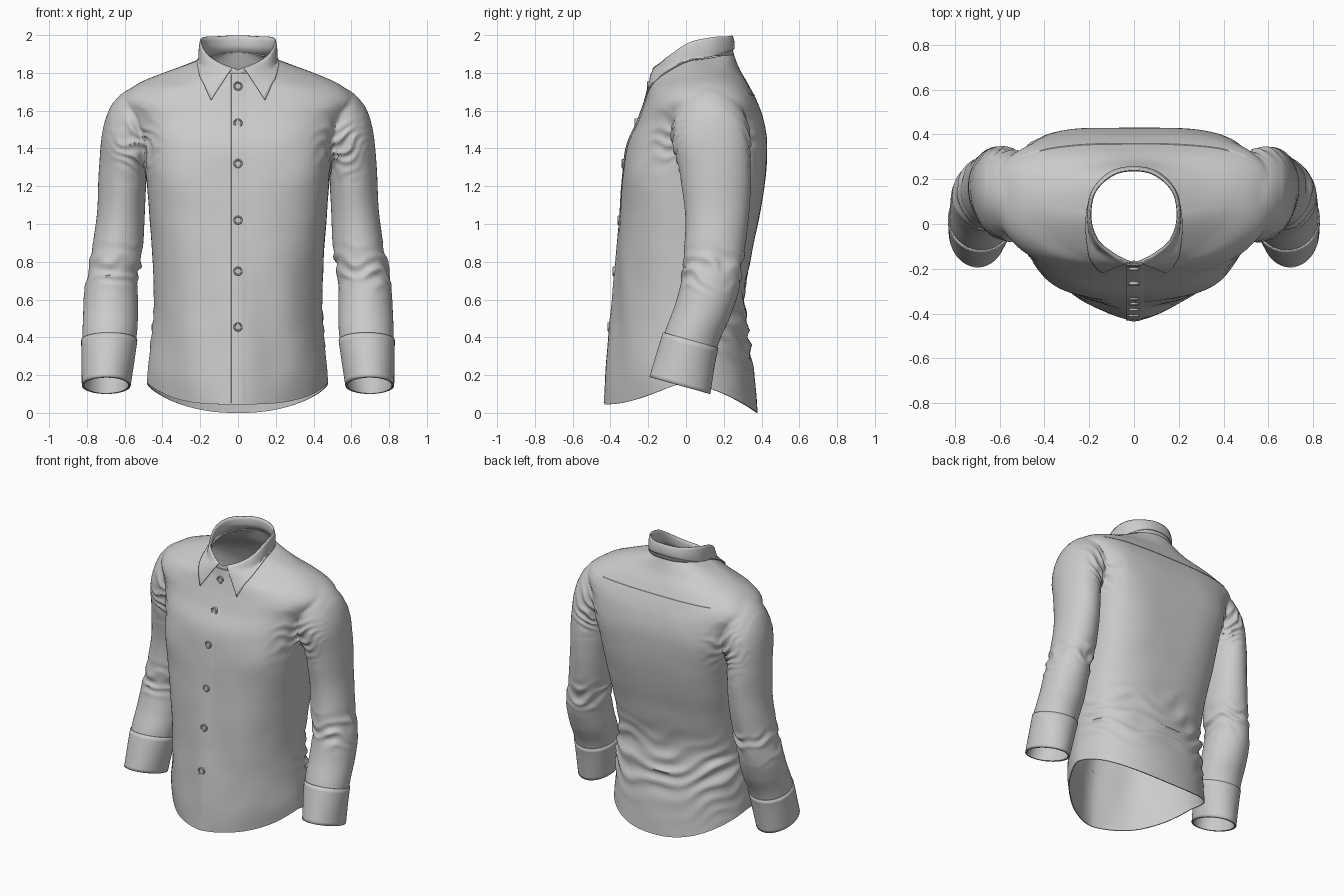
import bpy, bmesh
from math import sin, cos, pi, exp
from mathutils import Vector, noise
from mathutils.bvhtree import BVHTree

if "Cube" in bpy.data.objects:
    bpy.data.objects.remove(bpy.data.objects["Cube"])


def spline(table, t):
    """Catmull-Rom interpolation of a table of tuples at parameter t."""
    n = len(table) - 1
    i = min(int(t), n - 1)
    f = t - i
    a, b, c, d = (table[max(0, min(n, i + k))] for k in (-1, 0, 1, 2))
    return [0.5 * (2 * q + (r - p) * f + (2 * p - 5 * q + 4 * r - s) * f * f
                   + (3 * q - p - 3 * r + s) * f ** 3) for p, q, r, s in zip(a, b, c, d)]


def make(name, rows, wrap=True, caps=False, thick=0, angle=40):
    """Skin a mesh over rows of points; caps are fans. Returns object and fan centres."""
    bm = bmesh.new()
    vs = [[bm.verts.new(p) for p in r] for r in rows]
    n = len(rows[0])
    for r, s in zip(vs, vs[1:]):
        for j in range(n if wrap else n - 1):
            k = (j + 1) % n
            bm.faces.new((r[j], r[k], s[k], s[j]))
    centres = []
    if caps:
        for r in (vs[0], vs[-1]):
            c = sum((v.co for v in r), Vector()) / n
            centres.append(c)
            cv = bm.verts.new(c)
            for j in range(n):
                bm.faces.new((r[j], r[(j + 1) % n], cv))
    bmesh.ops.recalc_face_normals(bm, faces=bm.faces)
    me = bpy.data.meshes.new(name)
    bm.to_mesh(me)
    bm.free()
    ob = bpy.data.objects.new(name, me)
    bpy.context.collection.objects.link(ob)
    if thick:
        m = ob.modifiers.new("thickness", 'SOLIDIFY')
        m.thickness, m.offset = thick, 0
    smooth(ob, angle)
    return ob, centres


def smooth(ob, angle):
    bpy.ops.object.select_all(action='DESELECT')
    ob.select_set(True)
    bpy.context.view_layer.objects.active = ob
    bpy.ops.object.shade_smooth_by_angle(angle=angle * pi / 180)


# Torso rings: z front/side/back, y front/side/back, half width, squareness front/back
TORSO = [
    (.045, .16, .00, -.43, .00, .38, .48, 1.3, .9),
    (.20, .25, .17, -.42, .00, .365, .475, 1.2, .9),
    (.42, .42, .42, -.40, .02, .335, .46, 1.1, .85),
    (.62, .62, .62, -.382, .02, .31, .45, 1.0, .8),
    (.85, .85, .85, -.365, .03, .35, .455, .88, .7),
    (1.05, 1.05, 1.05, -.348, .04, .39, .47, .78, .6),
    (1.25, 1.25, 1.25, -.335, .06, .422, .487, .68, .54),
    (1.42, 1.42, 1.42, -.31, .09, .43, .515, .74, .5),
    (1.55, 1.55, 1.55, -.255, .11, .41, .56, .78, .54),
    (1.64, 1.655, 1.65, -.22, .12, .375, .615, .82, .62),
    (1.71, 1.735, 1.74, -.20, .11, .33, .545, .88, .75),
    (1.755, 1.798, 1.82, -.19, .09, .285, .40, 1.0, 1.0),
    (1.80, 1.87, 1.91, -.185, .06, .25, .20, 1.0, 1.0)]


def torso_ring(t, n=128):
    zf, zs, zb, yf, ys, yb, hw, ef, eb = spline(TORSO, t)
    pts = []
    for j in range(n):
        s, c = sin(2 * pi * j / n), cos(2 * pi * j / n)
        ze, ye, e = (zf, yf, ef) if c > 0 else (zb, yb, eb)
        a = abs(c)
        w = 3 * a * a - 2 * a ** 3 if c > 0 else (a + a * a) / 2
        x = hw * abs(s) ** e * (1 if s > 0 else -1)
        pts.append(Vector((x, ys + (ye - ys) * a ** e, zs + (ze - zs) * w)))
    return pts


# Sleeve rings: outer x,z, inner x,z, y front/back, tilt
SLEEVE = [
    (.46, 1.735, .42, 1.34, .00, .28, 0),
    (.58, 1.715, .465, 1.30, -.07, .325, 0),
    (.665, 1.635, .48, 1.28, -.075, .34, 0),
    (.715, 1.50, .485, 1.26, -.06, .345, 0),
    (.735, 1.30, .488, 1.17, -.03, .345, 0),
    (.745, 1.08, .495, 1.02, -.005, .335, 0),
    (.775, .86, .505, .85, -.01, .31, -.05),
    (.81, .68, .53, .70, -.025, .285, -.12),
    (.82, .54, .53, .54, -.06, .235, -.2),
    (.823, .385, .54, .385, -.115, .165, -.28),
    (.82, .145, .575, .145, -.187, .122, -.28)]


def sleeve_ring(t, side, grow=0, n=64):
    xo, zo, xi, zi, yf, yb, tilt = spline(SLEEVE, t)
    pts = []
    for j in range(n):
        c, s = cos(2 * pi * j / n), sin(2 * pi * j / n)
        x = (xo + xi) / 2 + ((xo - xi) / 2 + grow) * c
        dy = ((yb - yf) / 2 + grow) * s
        pts.append(Vector((side * x, (yf + yb) / 2 + dy,
                           (zo + zi) / 2 + (zo - zi) / 2 * c + tilt * dy)))
    return pts


# Shirt: torso and both sleeves united, then opened at hem, neck and cuffs
shirt, open_ends = make("shirt_body", [torso_ring(i / 12) for i in range(145)], caps=True)
for side in (1, -1):
    sleeve, ends = make("sleeve", [sleeve_ring(i / 14, side) for i in range(141)], caps=True)
    open_ends.append(ends[1])
    m = shirt.modifiers.new("join", 'BOOLEAN')
    m.operation, m.solver, m.object = 'UNION', 'EXACT', sleeve
    bpy.context.view_layer.objects.active = shirt
    bpy.ops.object.modifier_apply(modifier=m.name)
    bpy.data.objects.remove(sleeve)


def bump(v, c, w):
    return exp(-((v - c) / w) ** 2)


def ridge(q):
    """Rounded-off fold profile."""
    return .55 - (sin(q) ** 2 + .04) ** .5


def crease(p):
    """Fold height: swags on lower back, bunching at elbows and armholes."""
    ax = abs(p.x)
    h = 0.003 * noise.noise(p * 6)
    if ax < .487 and p.z < 1.1:
        q = p.z - .8 * p.x ** 2 + .15 * p.x + .10 * noise.noise(p * 4)
        back = min(1, max(0, (p.y + .02) / .2))
        h += .036 * back * bump(p.z, .46, .19) * ridge(28 * q) * (.7 + .8 * noise.noise(p * 5 + Vector((3, 1, 2))))
        h += .006 * bump(p.z, .45, .35) * (1 - back) * sin(22 * p.x + 3 * p.z)
    if ax > .487:
        q = p.z + .25 * p.y + .10 * noise.noise(p * 7)
        h += .028 * bump(p.z, .77, .085) * ridge(34 * q) * (.7 + noise.noise(p * 9))
    d = bump(ax, .54, .09) * bump(p.z, 1.42, .13)
    q = ax * .7 - p.z + .12 * noise.noise(p * 8)
    h += .026 * d * ridge(40 * q)
    return h


bm = bmesh.new()
bm.from_mesh(shirt.data)
bmesh.ops.delete(bm, geom=[v for v in bm.verts
                           if any((v.co - c).length < 1e-3 for c in open_ends)], context='VERTS')
bmesh.ops.remove_doubles(bm, verts=bm.verts, dist=.003)
seam = [v for v in bm.verts if .40 < abs(v.co.x) < .66 and 1.2 < v.co.z < 1.8]
for _ in range(8):
    bmesh.ops.smooth_vert(bm, verts=seam, factor=.5, use_axis_x=True, use_axis_y=True, use_axis_z=True)
bm.normal_update()
for v, p in [(v, v.co + v.normal * crease(v.co)) for v in bm.verts]:
    v.co = p
bm.normal_update()
bvh = BVHTree.FromBMesh(bm)
bm.to_mesh(shirt.data)
bm.free()
smooth(shirt, 65)
m = shirt.modifiers.new("thickness", 'SOLIDIFY')
m.thickness, m.offset = .006, -1


def on_shirt(x, z, lift, front=True):
    s = -1 if front else 1
    hit = bvh.ray_cast(Vector((x, 2 * s, z)), Vector((0, -s, 0)))[0]
    return Vector((x, (hit.y if hit else -.185) + s * lift, z))


# Cuffs
for side, label in ((1, "right"), (-1, "left")):
    make("cuff_" + label, [sleeve_ring(9 + i / 8, side, .004) for i in range(9)], thick=.006)

# Button placket with a raised overlapping edge
make("button_placket", [[on_shirt(x, .052 + 1.74 * i / 80, l) for x, l in
                         ((-.037, -.004), (-.035, .005), (0, .005), (.03, .003), (.06, -.003))]
                        for i in range(81)], wrap=False)

# Yoke seam across the back
make("yoke_seam", [[on_shirt(-.5 + i / 60, 1.685 + dz, l, False)
                    for dz, l in ((-.006, -.003), (-.004, .003), (.004, .003), (.006, -.003))]
                   for i in range(61)], wrap=False)

# Buttons turned from a small profile
PROFILE = [(.024, -.012), (.024, .004), (.021, .007), (.017, .006), (.015, .003), (.001, .003)]
for i, z in enumerate((.455, .75, 1.02, 1.32, 1.535, 1.73)):
    c = on_shirt(0, z, .006)
    make("button_%d" % (i + 1), [[c + Vector((r * cos(a * pi / 12), -h, r * sin(a * pi / 12)))
                                  for a in range(24)] for r, h in PROFILE])

# Collar: top fold line and lower edge of the leaf, front to back, mirrored
TOP = [(.03, -.170, 1.828), (.10, -.132, 1.855), (.165, -.075, 1.90),
       (.197, .02, 1.962), (.180, .14, 1.988), (.10, .22, 1.993), (0, .243, 1.998)]
LOW = [(.142, -.205, 1.65), (.165, -.15, 1.70), (.190, -.085, 1.755),
       (.203, .02, 1.83), (.186, .14, 1.88), (.108, .228, 1.915), (0, .252, 1.925)]


def both(table):
    return [(-x, y, z) for x, y, z in table] + list(reversed(table[:-1]))


top, low = both(TOP), both(LOW)
leaf = []
for i in range(97):
    a, b = Vector(spline(top, i / 8)), Vector(spline(low, i / 8))
    col = []
    for k in range(9):
        v = k / 8
        p = a.lerp(b, v)
        out = Vector((p.x, p.y - .05, 0)).normalized()
        p += out * .006 * sin(pi * v) ** .7
        if v > .2:
            co, nrm, _, _ = bvh.find_nearest(p)
            if (p - co).dot(nrm) < .007:
                p = co + nrm * .007
        col.append(p)
    leaf.append(col)
make("collar_leaf", leaf, wrap=False, thick=.006, angle=50)

# Collar stand inside the leaf, closed at the front
loop = [(0, -.172, 1.815)] + top + [(0, -.172, 1.815)]
stand = [Vector(spline(loop, i / 8)) for i in range(112)]
make("collar_stand", [[Vector((p.x * s, .05 + (p.y - .05) * s, p.z - d)) for p in stand]
                      for s, d in ((1, 0), (.98, .02), (.975, .05), (1.04, .10))], thick=.006)
